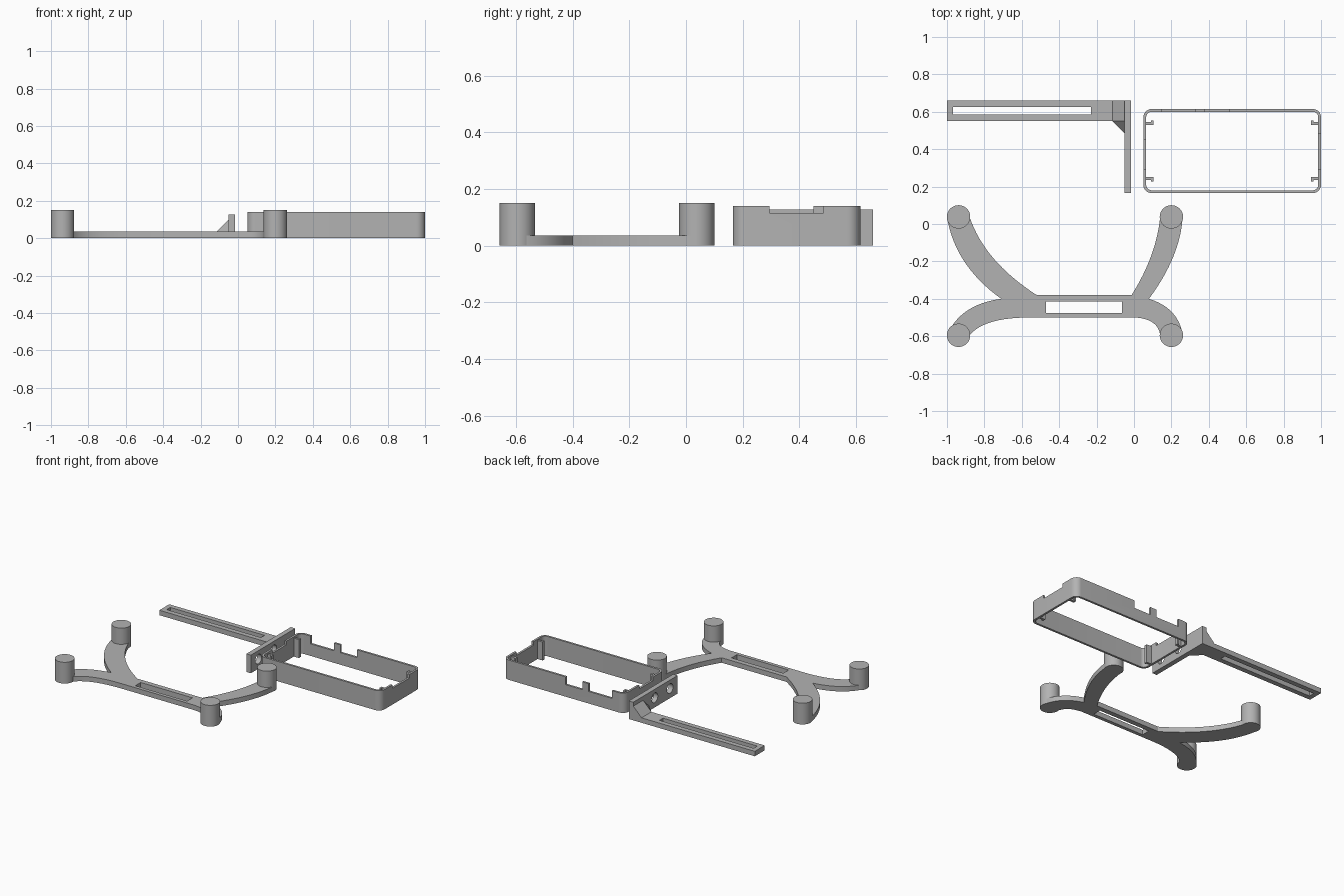
import bpy, bmesh, math
from mathutils import Vector

if "Cube" in bpy.data.objects:
    bpy.data.objects.remove(bpy.data.objects["Cube"])

grey = bpy.data.materials.new("plain grey")
grey.use_nodes = True
grey.diffuse_color = (0.45, 0.45, 0.45, 1)
grey.node_tree.nodes["Principled BSDF"].inputs["Base Color"].default_value = (0.45, 0.45, 0.45, 1)


def finish(name, bm):
    bmesh.ops.recalc_face_normals(bm, faces=bm.faces)
    mesh = bpy.data.meshes.new(name)
    bm.to_mesh(mesh)
    bm.free()
    mesh.materials.append(grey)
    ob = bpy.data.objects.new(name, mesh)
    bpy.context.collection.objects.link(ob)
    return ob


def prism(name, points, z0, z1):
    bm = bmesh.new()
    face = bm.faces.new([bm.verts.new((x, y, z0)) for x, y in points])
    top = bmesh.ops.extrude_face_region(bm, geom=[face])["geom"]
    bmesh.ops.translate(bm, vec=(0, 0, z1 - z0),
                        verts=[v for v in top if isinstance(v, bmesh.types.BMVert)])
    return finish(name, bm)


def block(name, x0, x1, y0, y1, z0, z1):
    return prism(name, [(x0, y0), (x1, y0), (x1, y1), (x0, y1)], z0, z1)


def cylinder(name, center, radius, depth, axis="Z"):
    bm = bmesh.new()
    bmesh.ops.create_cone(bm, cap_ends=True, segments=48, radius1=radius,
                          radius2=radius, depth=depth)
    if axis == "X":
        bm.transform(Vector((1, 0, 0)).to_track_quat("Z", "Y").to_matrix().to_4x4())
    bmesh.ops.translate(bm, vec=center, verts=bm.verts)
    return finish(name, bm)


def cut(ob, cutters):
    for c in cutters:
        c.hide_render = True
        mod = ob.modifiers.new("cut", "BOOLEAN")
        mod.operation = "DIFFERENCE"
        mod.solver = "EXACT"
        mod.object = c
    deps = bpy.context.evaluated_depsgraph_get()
    mesh = bpy.data.meshes.new_from_object(ob.evaluated_get(deps))
    ob.modifiers.clear()
    ob.data = mesh
    for c in cutters:
        bpy.data.objects.remove(c)


def smooth(ob):
    bpy.ops.object.select_all(action="DESELECT")
    ob.select_set(True)
    bpy.context.view_layer.objects.active = ob
    bpy.ops.object.shade_smooth_by_angle(angle=math.radians(30))


def curve(a, c, b, steps=16):
    a, b, c = Vector(a), Vector(b), Vector(c)
    return [tuple(a * (1 - t) ** 2 + c * 2 * t * (1 - t) + b * t * t)
            for t in (i / steps for i in range(steps + 1))]


def rounded(x0, x1, y0, y1, r, steps=10):
    corners = [(x1 - r, y1 - r), (x0 + r, y1 - r), (x0 + r, y0 + r), (x1 - r, y0 + r)]
    return [(cx + r * math.cos(a), cy + r * math.sin(a))
            for k, (cx, cy) in enumerate(corners)
            for a in ((k + i / steps) * math.pi / 2 for i in range(steps + 1))]


BASE = 0.035

# Four-armed stand: one outline with curved arms and a slot in the middle bar
left_fork, right_fork = (-0.71, -0.40), (0.08, -0.40)
outline = curve((-1, 0.04), (-0.96, -0.22), left_fork)
outline += curve(left_fork, (-0.93, -0.43), (-1, -0.595))[1:]
outline += curve((-0.88, -0.595), (-0.80, -0.50), (-0.56, -0.50))
outline += curve((0.01, -0.50), (0.13, -0.51), (0.14, -0.595))
outline += curve((0.26, -0.595), (0.24, -0.45), right_fork)
outline += curve(right_fork, (0.25, -0.17), (0.26, 0.04))[1:]
outline += curve((0.14, 0.04), (0.12, -0.17), (-0.013, -0.38))
outline += curve((-0.52, -0.38), (-0.80, -0.20), (-0.88, 0.04))
stand = prism("stand_base", outline, 0, BASE)
cut(stand, [block("slot", -0.47, -0.065, -0.475, -0.415, -0.1, 0.1)])
smooth(stand)

# Round posts at the arm ends
for side, x in (("right", -0.938), ("left", 0.2)):
    for end, y in (("front", -0.595), ("back", 0.038)):
        smooth(cylinder(f"{end}_{side}_post", (x, y, 0.075), 0.0625, 0.15))

# Slotted bracket arm
arm = block("bracket_arm", -1, -0.05, 0.55, 0.66, 0, BASE)
cut(arm, [block("slot", -0.967, -0.23, 0.585, 0.625, -0.1, 0.1)])

# Upright bracket plate with two screw holes
plate = block("bracket_plate", -0.05, -0.015, 0.165, 0.66, 0, 0.128)
cut(plate, [cylinder("hole", (-0.03, y, 0.068), 0.034, 0.2, "X") for y in (0.25, 0.42)])
smooth(plate)

# Gusset between arm and plate, with a sloped corner
bm = bmesh.new()
for p in ((-0.115, 0.66, BASE), (-0.05, 0.66, BASE), (-0.05, 0.66, 0.1),
          (-0.115, 0.55, BASE), (-0.05, 0.55, 0.1), (-0.05, 0.485, BASE),
          (-0.115, 0.55, 0), (-0.05, 0.485, 0), (-0.05, 0.55, 0)):
    bm.verts.new(p)
bmesh.ops.convex_hull(bm, input=bm.verts)
bmesh.ops.dissolve_limit(bm, angle_limit=0.01, verts=bm.verts, edges=bm.edges)
finish("bracket_gusset", bm)

# Open rectangular frame with notched walls
X0, X1, Y0, Y1, TOP, WALL = 0.05, 1.0, 0.165, 0.615, 0.14, 0.015
frame = prism("case_frame", rounded(X0, X1, Y0, Y1, 0.045), 0, TOP)
cut(frame, [
    prism("inside", rounded(X0 + WALL, X1 - WALL, Y0 + WALL, Y1 - WALL, 0.03), -0.1, 0.3),
    block("left_notch", 0.95, 1.1, 0.295, 0.485, 0.115, 0.3),
    block("right_notch", 0.0, 0.08, 0.295, 0.45, 0.115, 0.3),
    block("back_notch_wide", 0.147, 0.33, 0.58, 0.7, 0.085, 0.3),
    block("back_notch_small", 0.38, 0.51, 0.58, 0.7, 0.085, 0.3)])
smooth(frame)

# Hooked clips inside the four corners
for side, wall_x, sx in (("right", X0 + 0.01, 1), ("left", X1 - 0.01, -1)):
    for end, wall_y, sy in (("front", Y0, 1), ("back", Y1, -1)):
        hook = [(0, 0.07), (0.031, 0.07), (0.031, 0.062), (0.044, 0.062),
                (0.044, 0.085), (0, 0.085)]
        prism(f"{end}_{side}_clip",
              [(wall_x + sx * x, wall_y + sy * y) for x, y in hook], 0, 0.13)
